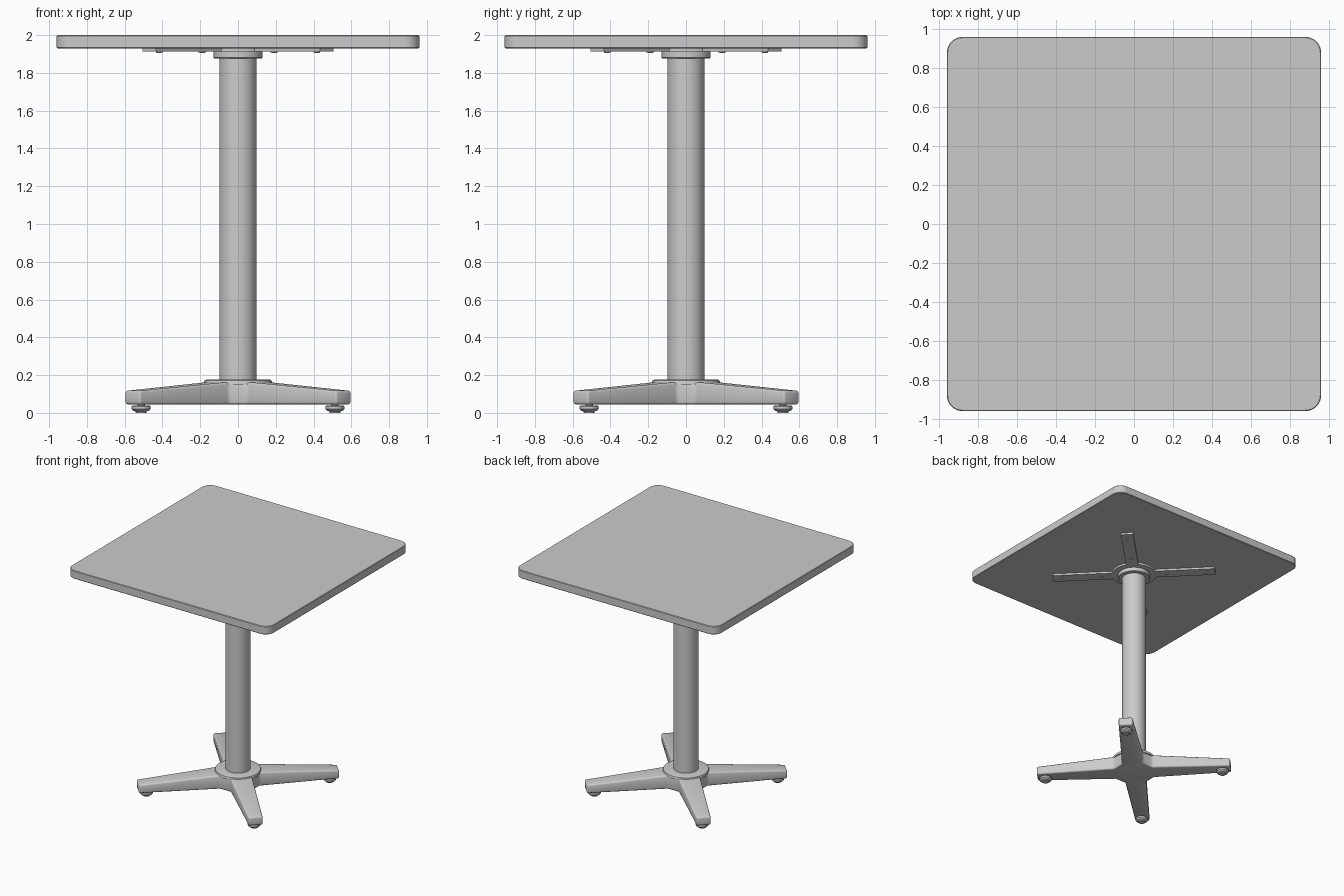
import bpy, bmesh, math
from mathutils import Matrix

if "Cube" in bpy.data.objects:
    bpy.data.objects.remove(bpy.data.objects["Cube"])

grey = bpy.data.materials.new("satin_grey")
grey.diffuse_color = (0.6, 0.6, 0.6, 1)
grey.use_nodes = True
grey.node_tree.nodes["Principled BSDF"].inputs["Base Color"].default_value = grey.diffuse_color


def finish(name, bm, bevel=0.0, segments=2):
    bmesh.ops.recalc_face_normals(bm, faces=bm.faces)
    mesh = bpy.data.meshes.new(name)
    bm.to_mesh(mesh)
    bm.free()
    obj = bpy.data.objects.new(name, mesh)
    bpy.context.collection.objects.link(obj)
    mesh.materials.append(grey)
    bpy.ops.object.select_all(action='DESELECT')
    bpy.context.view_layer.objects.active = obj
    obj.select_set(True)
    if bevel:
        mod = obj.modifiers.new("soft_edges", 'BEVEL')
        mod.width, mod.segments = bevel, segments
        mod.limit_method, mod.angle_limit = 'ANGLE', math.radians(35)
        bpy.ops.object.modifier_apply(modifier=mod.name)
    bpy.ops.object.shade_smooth_by_angle(angle=math.radians(35))
    return obj


def lathe(name, profile, x=0, y=0, sides=48):
    """Solid of revolution from (radius, z) points, closed by end caps."""
    bm = bmesh.new()
    rings = [[bm.verts.new((x + r * math.cos(a), y + r * math.sin(a), z))
              for a in (math.tau * i / sides for i in range(sides))]
             for r, z in profile]
    for low, high in zip(rings, rings[1:]):
        for i in range(sides):
            j = (i + 1) % sides
            bm.faces.new((low[i], low[j], high[j], high[i]))
    bm.faces.new(rings[0][::-1])
    bm.faces.new(rings[-1])
    return finish(name, bm)


# Square top with rounded corners
bm = bmesh.new()
HALF, RAD = 0.96, 0.08
outline = []
for k in range(4):
    mid = math.pi / 4 + k * math.pi / 2
    cx = math.copysign(HALF - RAD, math.cos(mid))
    cy = math.copysign(HALF - RAD, math.sin(mid))
    for i in range(11):
        a = k * math.pi / 2 + i * math.pi / 20
        outline.append(bm.verts.new((cx + RAD * math.cos(a), cy + RAD * math.sin(a), 1.93)))
face = bm.faces.new(outline)
ext = bmesh.ops.extrude_face_region(bm, geom=[face])
bmesh.ops.translate(bm, vec=(0, 0, 0.07), verts=[v for v in ext["geom"] if isinstance(v, bmesh.types.BMVert)])
finish("table_top", bm, 0.004, 1)

# Column and its collars
lathe("column", [(0.098, 0.15), (0.098, 1.9)])
lathe("base_collar", [(0.18, 0.15), (0.18, 0.165), (0.177, 0.172), (0.168, 0.176), (0.09, 0.176)])
lathe("top_collar", [(0.09, 1.877), (0.126, 1.877), (0.13, 1.881), (0.13, 1.915)])
lathe("mounting_disc", [(0.18, 1.913), (0.18, 1.93)])

# Four-legged base: central hub with tapered, sloping diagonal legs
bm = bmesh.new()
BOTTOM, HUB_TOP, TIP_TOP = 0.045, 0.163, 0.117
quarter = [(0.17, 0.05, HUB_TOP), (0.6, 0.52, TIP_TOP), (0.52, 0.6, TIP_TOP), (0.05, 0.17, HUB_TOP)]
low, high = [], []
for k in range(4):
    c, s = round(math.cos(k * math.pi / 2)), round(math.sin(k * math.pi / 2))
    for x, y, z in quarter:
        low.append(bm.verts.new((c * x - s * y, s * x + c * y, BOTTOM)))
        high.append(bm.verts.new((c * x - s * y, s * x + c * y, z)))
for ring in (low, high):
    bm.faces.new([ring[i] for i in range(16) if i % 4 in (0, 3)])
    for k in range(4):
        bm.faces.new(ring[4 * k:4 * k + 4])
for i in range(16):
    j = (i + 1) % 16
    bm.faces.new((low[i], low[j], high[j], high[i]))
finish("pedestal_base", bm, 0.012, 3)

# Levelling feet, mounting arms and screws on each diagonal
for k in range(4):
    angle = math.pi / 4 + k * math.pi / 2
    ux, uy = math.cos(angle), math.sin(angle)
    lathe(f"foot_{k + 1}",
          [(0.028, 0), (0.03, 0.008), (0.044, 0.013), (0.05, 0.02),
           (0.05, 0.034), (0.046, 0.038), (0.02, 0.038), (0.02, 0.06)],
          ux * 0.725, uy * 0.725, 32)
    bm = bmesh.new()
    bmesh.ops.create_cube(bm, size=1, matrix=Matrix.Rotation(angle, 4, 'Z')
                          @ Matrix.Translation((0.38, 0, 1.9215))
                          @ Matrix.Diagonal((0.57, 0.1, 0.017, 1)))
    finish(f"mounting_arm_{k + 1}", bm)
    for n, r in enumerate((0.27, 0.59)):
        lathe(f"screw_{k + 1}_{n + 1}", [(0.012, 1.906), (0.018, 1.909), (0.018, 1.918)],
              ux * r, uy * r, 16)
